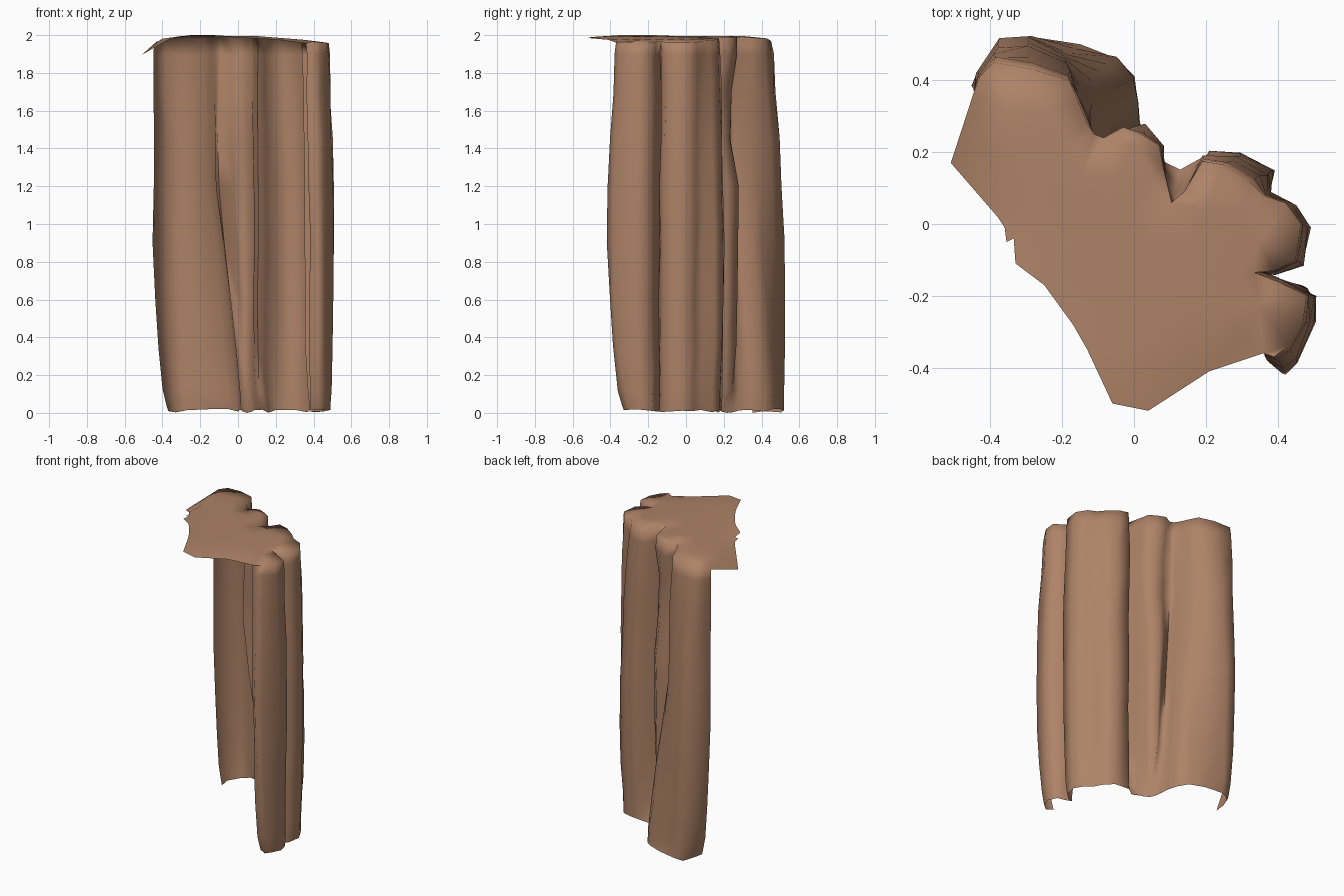
import bpy, bmesh, math, random
from mathutils import Vector
from mathutils.geometry import delaunay_2d_cdt

if "Cube" in bpy.data.objects:
    bpy.data.objects.remove(bpy.data.objects["Cube"])

random.seed(4)

# Plan outlines of the rock curtain (left end round the back to the right end)
TOP = [(-.445, .37), (-.43, .41), (-.39, .45), (-.28, .43), (-.18, .40), (-.155, .34), (-.13, .28),
       (-.11, .25), (-.085, .24), (-.03, .27), (.02, .25), (.07, .22), (.08, .165), (.105, .06),
       (.14, .09), (.19, .175), (.25, .165), (.32, .12), (.36, .08), (.42, .06), (.465, .0),
       (.45, -.10), (.39, -.13), (.335, -.135), (.40, -.16), (.48, -.20), (.47, -.28),
       (.43, -.34), (.39, -.37), (.36, -.36)]
MID = [(-.45, .38), (-.44, .42), (-.38, .515), (-.30, .52), (-.19, .47), (-.15, .38), (-.125, .33),
       (-.12, .25), (-.11, .19), (-.03, .27), (.03, .28), (.08, .22), (.085, .13), (.105, .045),
       (.15, .075), (.205, .20), (.30, .195), (.39, .15), (.38, .09), (.45, .05), (.495, -.015),
       (.47, -.12), (.40, -.14), (.35, -.14), (.41, -.16), (.505, -.20), (.505, -.27),
       (.46, -.39), (.42, -.415), (.38, -.38)]
BOT = [(-.365, .35), (-.37, .41), (-.33, .505), (-.27, .52), (-.15, .50), (-.05, .46), (.0, .41),
       (.01, .34), (.015, .28), (.035, .25), (.05, .22), (.07, .19), (.09, .17), (.13, .15),
       (.16, .17), (.20, .19), (.30, .18), (.37, .14), (.38, .08), (.44, .04), (.47, -.02),
       (.45, -.10), (.41, -.13), (.38, -.14), (.42, -.16), (.47, -.17), (.49, -.24),
       (.46, -.30), (.43, -.33), (.385, -.31)]
# Overhanging free edge of the top slab, right end to left end
LEDGE = [(.21, -.41, 1.975), (.04, -.52, 1.985), (-.06, -.50, 1.99), (-.13, -.35, 2.0),
         (-.17, -.28, 2.0), (-.25, -.17, 2.0), (-.33, -.11, 1.99), (-.335, -.04, 1.985),
         (-.355, -.05, 1.98), (-.36, -.01, 1.975), (-.38, .02, 1.97), (-.51, .17, 1.895)]
# Rows: height, blend top>mid, blend mid>bottom
ROWS = [(1.90, .22, 0), (1.70, .42, 0), (1.45, .68, 0), (1.2, .88, 0), (.9, 1, 0),
        (.6, 1, .12), (.35, 1, .32), (.12, 1, .66), (.04, 1, .9), (.012, 1, 1)]


def slab_height(x, y):
    # Almost level, sagging to the left corner and toward the right-hand columns
    return (1.995 - .14 * max(0, -x - .3) - .08 * max(0, x - .1)
            - .05 * max(0, y - .3))


bm = bmesh.new()
last = len(TOP) - 1

# Top rim, rounded over a little and lower at both ends
rim = []
for i, (x, y) in enumerate(TOP):
    drop = .018 if i in (0, last) else .006
    rim.append(bm.verts.new((x, y, slab_height(x, y) - drop)))

# Curtain wall lofted down through the rows
prev = rim
for z, a, b in ROWS:
    row = []
    for i, (t, m, o) in enumerate(zip(TOP, MID, BOT)):
        k = b
        if 5 <= i <= 9:                         # left cleft slants steadily to the base
            k = min(1, max(0, (1.25 - z) / 1.12))
        elif 12 <= i <= 14:                     # centre cleft closes only near the base
            k = b ** 2.5
        p = Vector(t).lerp(Vector(m), a).lerp(Vector(o), k)
        if i in (9, 10, 11) and 1.4 < z < 1.8:  # pinch in the small middle column
            p.y -= .035
        j = .006 if .1 < z < 1.8 else .002
        row.append(bm.verts.new((p.x + random.uniform(-j, j), p.y + random.uniform(-j, j),
                                 max(0, z + random.uniform(-.012, .008)))))
    for i in range(last):
        bm.faces.new((prev[i], row[i], row[i + 1], prev[i + 1]))
    prev = row

# Thin top slab closing rim and ledge, with a loose grid of inner points
loop = rim + [bm.verts.new(p) for p in LEDGE]
outline = [v.co.xy for v in loop]
n = len(outline)


def inside(p, margin=.035):
    hit = False
    for k in range(n):
        a, b = outline[k - 1], outline[k]
        d = b - a
        f = min(1, max(0, (p - a).dot(d) / d.length_squared))
        if (a + d * f - p).length < margin:
            return False
        if (a.y > p.y) != (b.y > p.y) and p.x < a.x + d.x * (p.y - a.y) / d.y:
            hit = not hit
    return hit


inner = [Vector((-.5 + .1 * i + .05 * (j % 2), -.5 + .09 * j)) for i in range(11) for j in range(12)]
inner = [p for p in inner if inside(p)]
edges = [(k, (k + 1) % n) for k in range(n)]
pts, _, tris, _, _, _ = delaunay_2d_cdt(outline + inner, edges, [], 1, 1e-5)
slab = loop + [bm.verts.new((p.x, p.y, slab_height(*p))) for p in pts[n:]]
for tri in tris:
    bm.faces.new([slab[k] for k in tri])
bmesh.ops.recalc_face_normals(bm, faces=bm.faces)
bm.faces.ensure_lookup_table()
if bm.faces[-1].normal.z < 0:
    bmesh.ops.reverse_faces(bm, faces=bm.faces)

mesh = bpy.data.meshes.new("cliff_rock")
bm.to_mesh(mesh)
bm.free()
rock = bpy.data.objects.new("cliff_rock", mesh)
bpy.context.collection.objects.link(rock)

mat = bpy.data.materials.new("brown rock")
mat.diffuse_color = (.42, .225, .135, 1)
mat.use_nodes = True
mat.node_tree.nodes["Principled BSDF"].inputs["Base Color"].default_value = mat.diffuse_color
mesh.materials.append(mat)

bpy.context.view_layer.objects.active = rock
rock.select_set(True)
bpy.ops.object.shade_smooth_by_angle(angle=math.radians(100))
